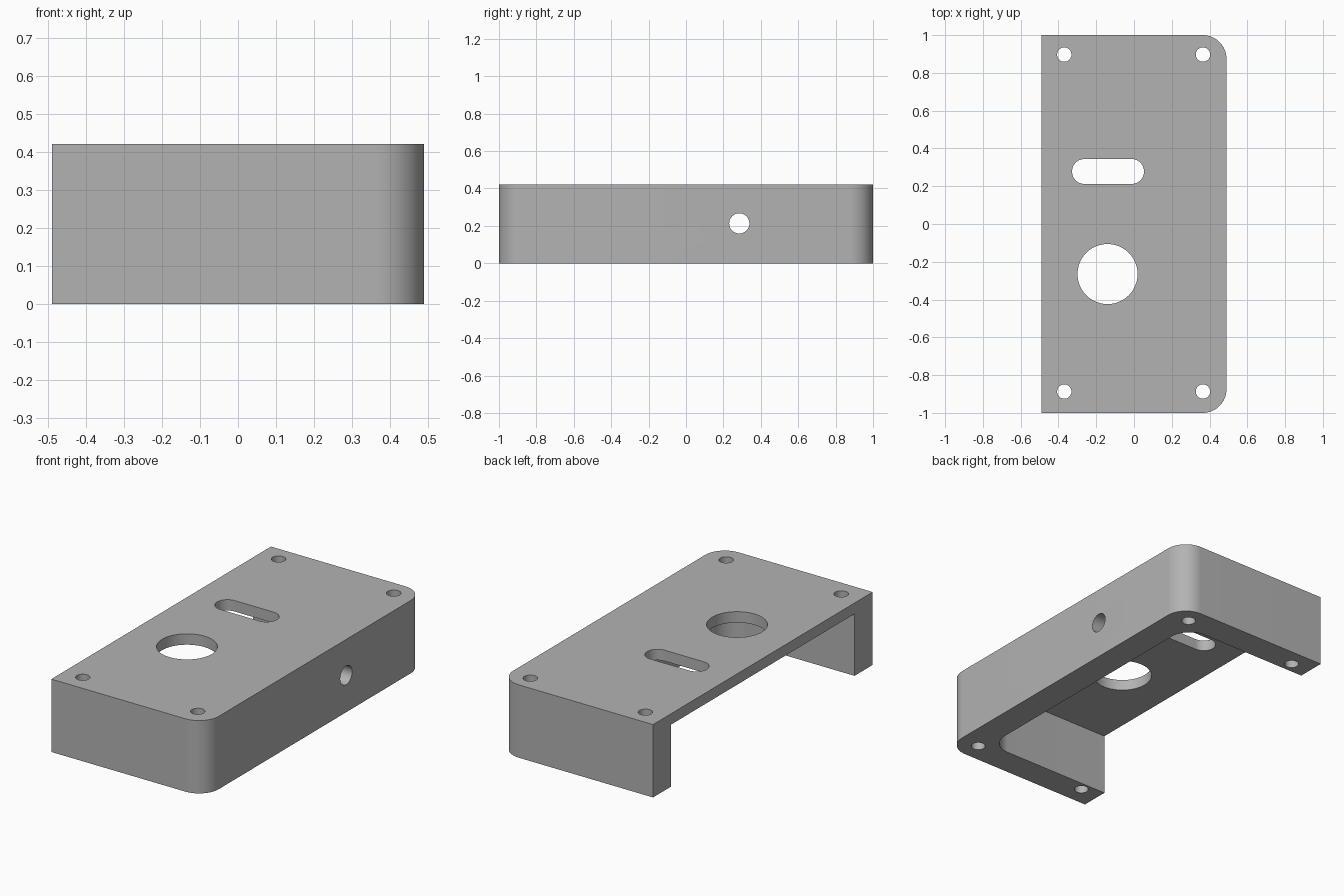
import bpy, bmesh, math
from mathutils import Matrix, Vector

if "Cube" in bpy.data.objects:
    bpy.data.objects.remove(bpy.data.objects["Cube"], do_unlink=True)

HALF_X, HALF_Y, HEIGHT = 0.49, 1.0, 0.42
WALL, TOP, RADIUS = 0.165, 0.063, 0.126

grey = bpy.data.materials.new("plain grey")
grey.use_nodes = True
colour = (0.45, 0.45, 0.45, 1)
grey.diffuse_color = colour
grey.node_tree.nodes["Principled BSDF"].inputs["Base Color"].default_value = colour


def arc(cx, cy, r, start, end, steps):
    """Points along an arc, angles in degrees."""
    angles = [math.radians(start + (end - start) * i / steps) for i in range(steps + 1)]
    return [(cx + r * math.cos(a), cy + r * math.sin(a)) for a in angles]


def circle(cx, cy, r):
    return arc(cx, cy, r, 0, 360, 48)[:-1]


def d_outline(left, right, half_y, r):
    """Rectangle with both right-hand corners rounded."""
    return ([(left, -half_y)] + arc(right - r, r - half_y, r, -90, 0, 16)
            + arc(right - r, half_y - r, r, 0, 90, 16) + [(left, half_y)])


def prism(name, outline, z0, z1, matrix=Matrix()):
    bm = bmesh.new()
    face = bm.faces.new([bm.verts.new((x, y, z0)) for x, y in outline])
    walls = bmesh.ops.extrude_face_region(bm, geom=[face])
    top = [v for v in walls["geom"] if isinstance(v, bmesh.types.BMVert)]
    bmesh.ops.translate(bm, verts=top, vec=Vector((0, 0, z1 - z0)))
    bmesh.ops.recalc_face_normals(bm, faces=bm.faces)
    bm.transform(matrix)
    mesh = bpy.data.meshes.new(name)
    bm.to_mesh(mesh)
    bm.free()
    mesh.materials.append(grey)
    obj = bpy.data.objects.new(name, mesh)
    bpy.context.collection.objects.link(obj)
    return obj


# Housing block, rounded on the closed side
housing = prism("housing", d_outline(-HALF_X, HALF_X, HALF_Y, RADIUS), 0, HEIGHT)

# Cavity, open below and on one side
cutters = [prism("cavity_cutter",
                 d_outline(-HALF_X - 0.2, HALF_X - WALL, HALF_Y - WALL, RADIUS),
                 -0.2, HEIGHT - TOP)]

# Four screw holes through the full height
for x in (-0.369, 0.365):
    for y in (-0.887, 0.897):
        cutters.append(prism("screw_hole_cutter", circle(x, y, 0.038), -0.1, 0.6))

# Round opening and slot in the top plate
cutters.append(prism("round_opening_cutter", circle(-0.14, -0.265, 0.159), 0.2, 0.6))
slot = arc(-0.013, 0.278, 0.066, -90, 90, 24) + arc(-0.262, 0.278, 0.066, 90, 270, 24)
cutters.append(prism("slot_cutter", slot, 0.2, 0.6))

# Cable hole through the closed side wall
sideways = Matrix.Translation((0, 0.285, 0.213)) @ Matrix.Rotation(math.pi / 2, 4, "Y")
cutters.append(prism("cable_hole_cutter", circle(0, 0, 0.054), 0.2, 0.6, sideways))

# Cut everything out of the block
bpy.context.view_layer.objects.active = housing
for cutter in cutters:
    cutter.hide_render = True
    mod = housing.modifiers.new("cut", "BOOLEAN")
    mod.operation, mod.solver, mod.object = "DIFFERENCE", "EXACT", cutter
    bpy.ops.object.modifier_apply(modifier=mod.name)
    bpy.data.objects.remove(cutter, do_unlink=True)

bpy.ops.object.select_all(action="DESELECT")
housing.select_set(True)
bpy.ops.object.shade_smooth_by_angle(angle=math.radians(30))
